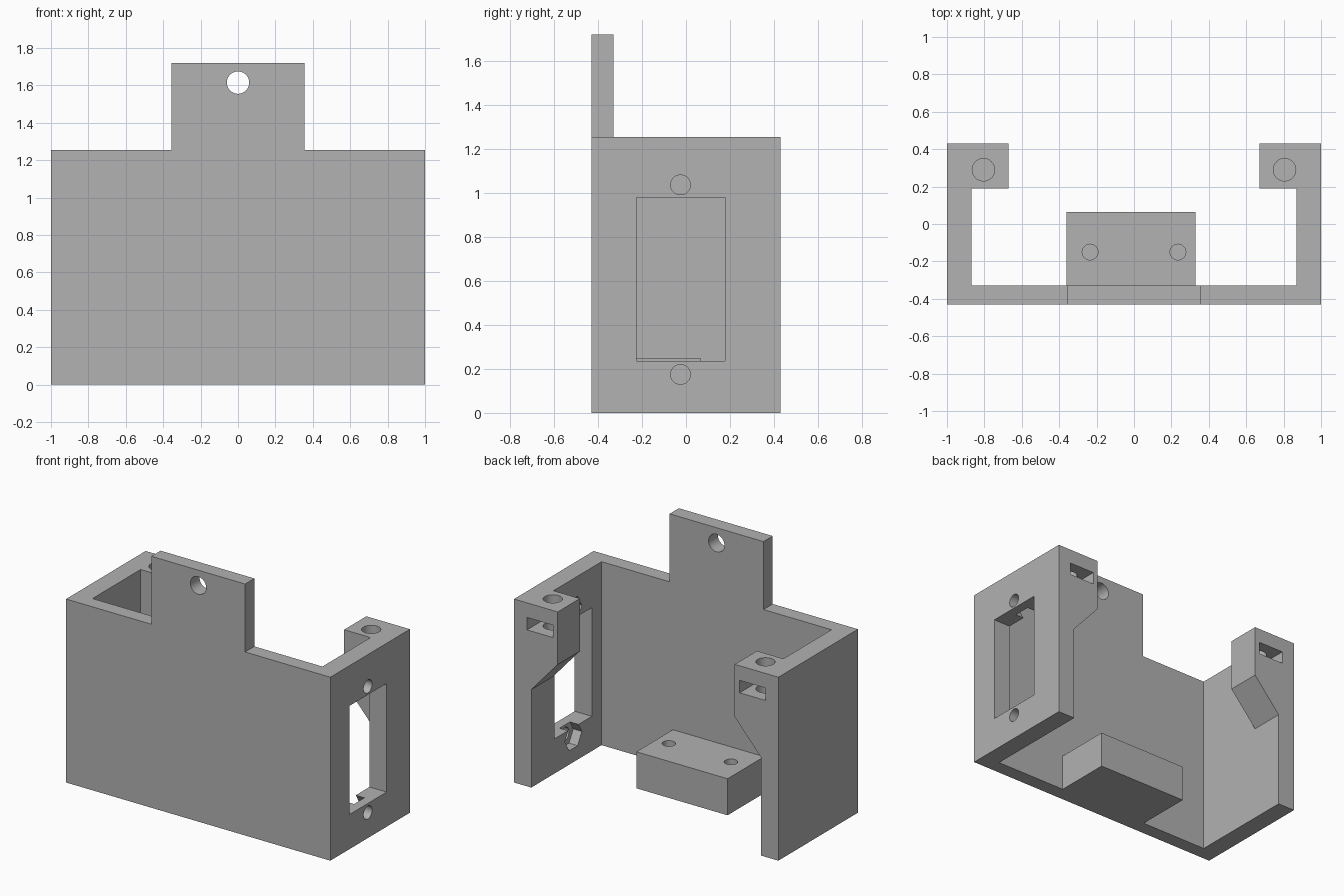
import bpy, bmesh, math
from mathutils import Matrix, Vector

cube = bpy.data.objects.get("Cube")
if cube:
    bpy.data.objects.remove(cube, do_unlink=True)

grey = bpy.data.materials.new("plain grey")
grey.use_nodes = True
GREY = (0.445, 0.445, 0.445, 1)
grey.diffuse_color = GREY
grey.node_tree.nodes["Principled BSDF"].inputs["Base Color"].default_value = GREY


def finish(name, bm):
    bmesh.ops.recalc_face_normals(bm, faces=bm.faces)
    mesh = bpy.data.meshes.new(name)
    bm.to_mesh(mesh)
    bm.free()
    mesh.materials.append(grey)
    obj = bpy.data.objects.new(name, mesh)
    bpy.context.collection.objects.link(obj)
    return obj


def plate(name, profile, y0, y1):
    """Extrude an x-z profile from y0 to y1."""
    bm = bmesh.new()
    face = bm.faces.new([bm.verts.new((x, y0, z)) for x, z in profile])
    out = bmesh.ops.extrude_face_region(bm, geom=[face])
    moved = [v for v in out["geom"] if isinstance(v, bmesh.types.BMVert)]
    bmesh.ops.translate(bm, verts=moved, vec=(0, y1 - y0, 0))
    return finish(name, bm)


def box(name, x0, x1, y0, y1, z0, z1):
    return plate(name, [(x0, z0), (x1, z0), (x1, z1), (x0, z1)], y0, y1)


def rod(name, start, end, radius, sides=40, turn=0.0):
    """A prism or cylinder running between two points."""
    a, b = Vector(start), Vector(end)
    axis = b - a
    matrix = (Matrix.Translation((a + b) / 2)
              @ axis.to_track_quat("Z", "Y").to_matrix().to_4x4()
              @ Matrix.Rotation(turn, 4, "Z"))
    bm = bmesh.new()
    bmesh.ops.create_cone(bm, cap_ends=True, segments=sides, radius1=radius,
                          radius2=radius, depth=axis.length, matrix=matrix)
    return finish(name, bm)


def combine(target, other, operation):
    mod = target.modifiers.new(operation.lower(), "BOOLEAN")
    mod.operation, mod.solver, mod.object = operation, "EXACT", other
    bpy.context.view_layer.objects.active = target
    bpy.ops.object.modifier_apply(modifier=mod.name)
    bpy.data.objects.remove(other, do_unlink=True)


TOP, BACK, INNER = 1.255, 0.43, -0.33
WALL, POST = 0.87, 0.67

# Front plate with the raised hanging tab
body = plate("mounting_bracket",
             [(-1, 0), (1, 0), (1, TOP), (0.355, TOP), (0.355, 1.72),
              (-0.355, 1.72), (-0.355, TOP), (-1, TOP)], -BACK, INNER)

# Side walls and corner posts with sloped undersides
for s in (1, -1):
    combine(body, box("side_wall", s * WALL, s, -BACK, BACK, 0, TOP), "UNION")
    post = [(s * x, z) for x, z in
            ((1, 0.67), (WALL, 0.67), (POST, 0.895), (POST, TOP), (1, TOP))]
    combine(body, plate("corner_post", post, 0.19, BACK), "UNION")

# Base block inside the front plate
combine(body, box("base_block", -0.36, 0.33, -0.38, 0.065, 0, 0.25), "UNION")

# Tab hole, post screw holes with nut slots, and base block holes
cutters = [rod("tab_hole", (0, -0.6, 1.615), (0, -0.2, 1.615), 0.06)]
for s in (1, -1):
    cutters += [
        rod("post_hole", (s * 0.805, 0.29, 0.92), (s * 0.805, 0.29, 1.4), 0.06),
        box("nut_slot", s * 0.707, s * 0.902, 0.2, 0.5, 1.07, 1.155),
        rod("block_hole", (s * 0.235, -0.15, 0.05), (s * 0.235, -0.15, 0.4), 0.042),
    ]

# Window in one wall, with a screw hole and hexagonal nut recess at each end
cutters.append(box("window", 0.8, 1.1, -0.225, 0.178, 0.237, 0.98))
for z in (0.175, 1.037):
    cutters.append(rod("wall_hole", (0.8, -0.025, z), (1.1, -0.025, z), 0.045))
    # Hexagon with flat sides at top and bottom
    hexagon = [(-0.025 + 0.092 * math.cos(math.pi * k / 3),
                z + 0.092 * math.sin(math.pi * k / 3)) for k in range(6)]
    recess = plate("nut_recess", hexagon, 0.8, 0.935)
    recess.data.transform(Matrix(((0, 1, 0, 0), (1, 0, 0, 0),
                                  (0, 0, 1, 0), (0, 0, 0, 1))))
    recess.data.flip_normals()
    cutters.append(recess)

for cutter in cutters:
    combine(body, cutter, "DIFFERENCE")

# Smooth hole walls, crisp edges elsewhere
bpy.ops.object.select_all(action="DESELECT")
body.select_set(True)
bpy.context.view_layer.objects.active = body
bpy.ops.object.shade_smooth_by_angle(angle=math.radians(30))
